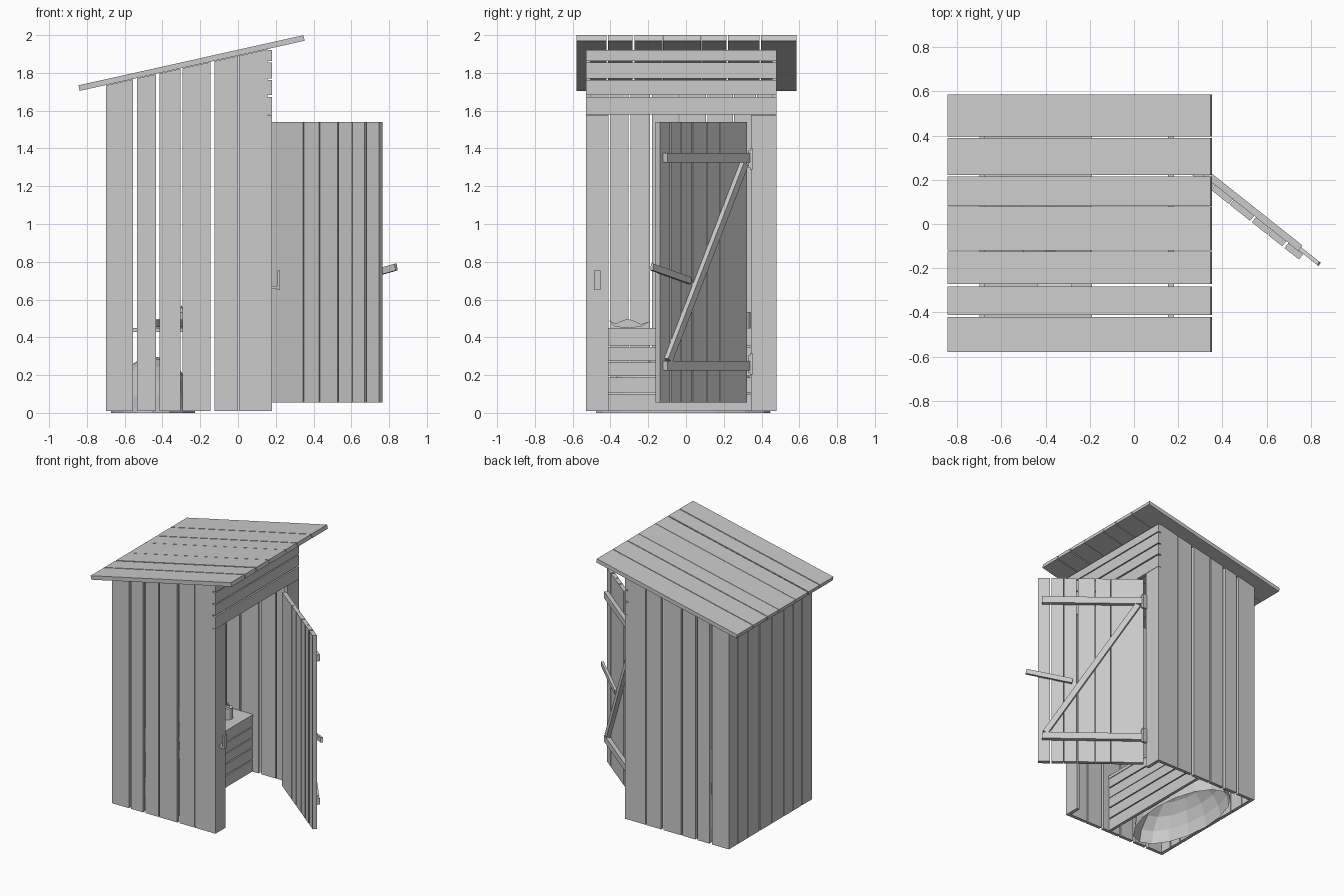
import bpy, bmesh, math
from mathutils import Matrix, Vector

if "Cube" in bpy.data.objects:
    bpy.data.objects.remove(bpy.data.objects["Cube"])

SLOPE = math.radians(12.55)


def roof_z(x):
    return 1.703 + math.tan(SLOPE) * (x + 0.838)


def finish(name, bm, matrix=None):
    if matrix:
        bm.transform(matrix)
    bmesh.ops.recalc_face_normals(bm, faces=bm.faces)
    me = bpy.data.meshes.new(name)
    bm.to_mesh(me)
    bm.free()
    ob = bpy.data.objects.new(name, me)
    bpy.context.collection.objects.link(ob)
    return ob


def boards(name, boxes, matrix=None, sloped=False):
    """One object made of boxes (x0, x1, y0, y1, z0, z1)."""
    bm = bmesh.new()
    for x0, x1, y0, y1, z0, z1 in boxes:
        for v in bmesh.ops.create_cube(bm, size=1)["verts"]:
            top = v.co.z > 0
            x = x1 if v.co.x > 0 else x0
            y = y1 if v.co.y > 0 else y0
            z = (roof_z(x) if sloped else z1) if top else z0
            v.co = (x, y, z)
    return finish(name, bm, matrix)


# Side walls: vertical boards cut to the roof slope
side_spans = [(-0.675, -0.555), (-0.535, -0.435), (-0.415, -0.305),
              (-0.295, -0.145), (-0.125, 0.0), (0.006, 0.155)]
for name, y0, y1 in (("left_side_wall", -0.53, -0.505), ("right_side_wall", 0.455, 0.48)):
    boards(name, [(a, b, y0, y1, 0.01, 0) for a, b in side_spans], sloped=True)

# Back wall
back_spans = [(-0.53, -0.41), (-0.4, -0.305), (-0.295, -0.19), (-0.18, -0.04),
              (-0.035, 0.105), (0.115, 0.25), (0.255, 0.37), (0.375, 0.48)]
boards("back_wall", [(-0.70, -0.675, a, b, 0.01, 0) for a, b in back_spans], sloped=True)

# Door posts and horizontal boards over the door
boards("door_posts", [(0.155, 0.18, -0.53, -0.41, 0.01, 1.578),
                      (0.155, 0.18, 0.345, 0.48, 0.01, 1.578)])
boards("front_header", [(0.155, 0.18, -0.53, 0.48, a, b) for a, b in
                        [(1.58, 1.672), (1.682, 1.762), (1.77, 1.855), (1.862, 1.922)]])

# Sloping roof boards
roof_spans = [(-0.58, -0.42), (-0.412, -0.282), (-0.272, -0.124), (-0.121, 0.079),
              (0.082, 0.215), (0.222, 0.39), (0.396, 0.585)]
roof_m = Matrix.Translation((-0.838, 0, 1.705)) @ Matrix.Rotation(-SLOPE, 4, 'Y')
boards("roof", [(0, 1.22, a, b, 0, 0.03) for a, b in roof_spans], roof_m)

# Open door, built flat along local x then swung outward
door_m = Matrix.Translation((0.165, 0.30, 0)) @ Matrix.Rotation(math.radians(-38.4), 4, 'Z')
door_spans = [(0, 0.23), (0.234, 0.338), (0.342, 0.46), (0.47, 0.56),
              (0.564, 0.645), (0.658, 0.742)]
boards("door_planks", [(a, b, 0, 0.03, 0.055, 1.54) for a, b in door_spans], door_m)
boards("door_crossbars", [(0, 0.715, 0.03, 0.06, z, z + 0.05) for z in (0.225, 1.325)], door_m)


def slanted(name, a, b, width, n0, n1):
    """Bar on the door face between points (s, z)."""
    d = Vector((b[0] - a[0], b[1] - a[1]))
    m = door_m @ Matrix.Translation((a[0], 0, a[1])) @ Matrix.Rotation(-math.atan2(d.y, d.x), 4, 'Y')
    return boards(name, [(0, d.length, n0, n1, -width / 2, width / 2)], m)


slanted("door_brace", (0.69, 0.278), (0.04, 1.322), 0.04, 0.03, 0.058)
slanted("door_latch", (0.50, 0.70), (0.825, 0.772), 0.036, 0.032, 0.05)

# Hinges on the post
boards("hinges", [(0.18, 0.212, y0, y1, z - h, z + h) for z in (0.258, 1.345)
                  for y0, y1, h in ((0.328, 0.338, 0.045), (0.338, 0.356, 0.056))])

# Latch catch on the left post
boards("latch_catch", [(0.18, 0.21, -0.488, -0.452, 0.655, 0.672),
                       (0.21, 0.222, -0.488, -0.452, 0.65, 0.755)])

# Bench seat with a round hole
seat = boards("bench_seat", [(-0.675, -0.19, -0.505, 0.455, 0.427, 0.45)])
bm = bmesh.new()
bmesh.ops.create_cone(bm, cap_ends=True, segments=24, radius1=0.125, radius2=0.125,
                      depth=0.2, matrix=Matrix.Translation((-0.43, -0.02, 0.44)))
cutter = finish("seat_hole_cutter", bm)
cutter.hide_render = True
mod = seat.modifiers.new("hole", 'BOOLEAN')
mod.operation = 'DIFFERENCE'
mod.object = cutter
mod.solver = 'EXACT'
bpy.context.view_layer.objects.active = seat
bpy.ops.object.modifier_apply(modifier="hole")
bpy.data.objects.remove(cutter)

# Bench front slats
boards("bench_front", [(-0.218, -0.195, -0.505, 0.455, a, b) for a, b in
                       [(0.012, 0.1), (0.108, 0.188), (0.196, 0.27), (0.275, 0.35), (0.358, 0.427)]])

# Waste mound under the bench, open below
bm = bmesh.new()
bmesh.ops.create_uvsphere(bm, u_segments=16, v_segments=10, radius=1)
bmesh.ops.delete(bm, geom=[v for v in bm.verts if v.co.z < -0.01], context='VERTS')
finish("mound", bm, Matrix.Translation((-0.45, -0.015, 0)) @ Matrix.Diagonal((0.222, 0.462, 0.30, 1)))

# Open paper on the bench: bent profile along y
profile = [(-0.41, 0.49), (-0.375, 0.472), (-0.345, 0.485), (-0.31, 0.498),
           (-0.27, 0.485), (-0.24, 0.47), (-0.19, 0.485)]
bm = bmesh.new()
ring = profile + [(-0.24, 0.455), (-0.31, 0.451), (-0.375, 0.455)]
face = bm.faces.new([bm.verts.new((-0.44, y, z)) for y, z in ring])
ext = bmesh.ops.extrude_face_region(bm, geom=[face])["geom"]
bmesh.ops.translate(bm, verts=[g for g in ext if isinstance(g, bmesh.types.BMVert)], vec=(0.16, 0, 0))
finish("open_paper", bm)

# Candle with flame
bm = bmesh.new()
for r1, r2, h, z in ((0.034, 0.034, 0.085, 0.4925), (0.012, 0.002, 0.035, 0.55)):
    bmesh.ops.create_cone(bm, cap_ends=True, segments=16, radius1=r1, radius2=r2, depth=h,
                          matrix=Matrix.Translation((-0.3, 0.308, z)))
finish("candle", bm)
